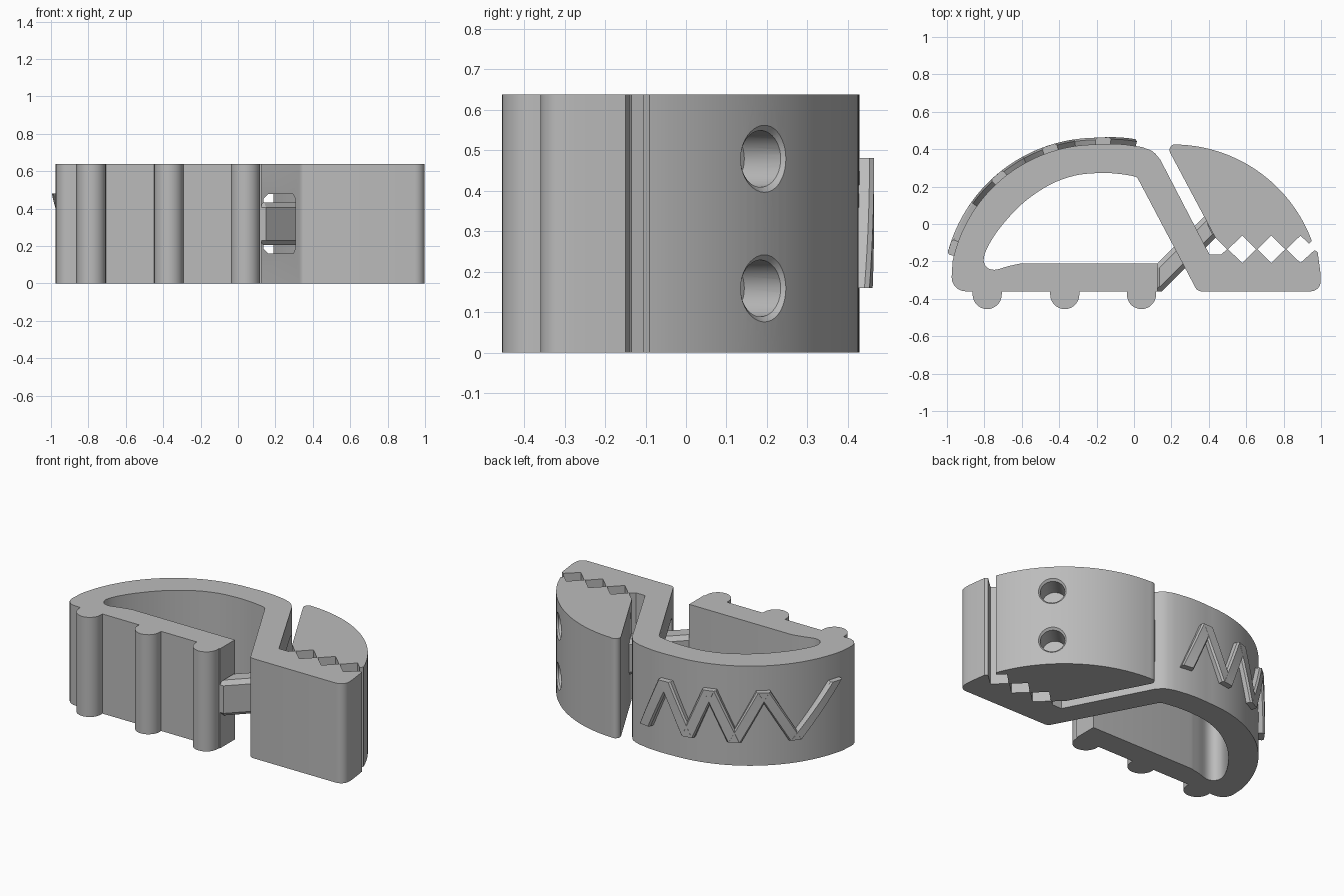
import bpy
import bmesh
from math import sin, cos, radians, pi
from mathutils import Matrix, Vector

cube = bpy.data.objects.get("Cube")
if cube:
    bpy.data.objects.remove(cube, do_unlink=True)

HEIGHT = 0.637
MID = HEIGHT / 2

grey = bpy.data.materials.new("plain grey")
grey.use_nodes = True
colour = (0.5, 0.5, 0.5, 1)
grey.diffuse_color = colour
grey.node_tree.nodes["Principled BSDF"].inputs["Base Color"].default_value = colour


def finish(name, bm):
    bmesh.ops.recalc_face_normals(bm, faces=bm.faces)
    mesh = bpy.data.meshes.new(name)
    bm.to_mesh(mesh)
    bm.free()
    mesh.materials.append(grey)
    obj = bpy.data.objects.new(name, mesh)
    bpy.context.collection.objects.link(obj)
    return obj


def extrude(name, profile, low=0, high=HEIGHT, chamfer=0):
    """Raise a plan outline from low to high, with optional chamfered rims."""
    bm = bmesh.new()
    face = bm.faces.new([bm.verts.new((x, y, low)) for x, y in profile])
    top = bmesh.ops.extrude_face_region(bm, geom=[face])["geom"]
    bmesh.ops.translate(bm, vec=(0, 0, high - low),
                        verts=[v for v in top if isinstance(v, bmesh.types.BMVert)])
    if chamfer:
        rims = [e for e in bm.edges if abs(e.verts[0].co.z - e.verts[1].co.z) < 1e-5]
        bmesh.ops.bevel(bm, geom=rims, offset=chamfer, segments=1, affect='EDGES')
    return finish(name, bm)


def cut(obj, cutter):
    mod = obj.modifiers.new("cut", 'BOOLEAN')
    mod.operation = 'DIFFERENCE'
    mod.solver = 'EXACT'
    mod.object = cutter
    bpy.context.view_layer.objects.active = obj
    bpy.ops.object.modifier_apply(modifier=mod.name)
    bpy.data.objects.remove(cutter, do_unlink=True)


def smooth(obj, angle=28):
    bpy.ops.object.select_all(action='DESELECT')
    obj.select_set(True)
    bpy.context.view_layer.objects.active = obj
    bpy.ops.object.shade_smooth_by_angle(angle=radians(angle))


def arc(cx, cy, r, start, end, steps):
    angles = [radians(start + (end - start) * i / steps) for i in range(steps + 1)]
    return [(cx + r * cos(a), cy + r * sin(a)) for a in angles]


def back_point(angle, r=0.787):
    """Point on the curved back, which flattens slightly past its crown."""
    a = radians(angle)
    return (-0.2 + r * cos(a), -0.362 + r * sin(a) + max(0, 90 - angle) * 0.0013)


def curve(points, steps=5):
    """Smooth path through a few points."""
    pts = [Vector(p) for p in points]
    pts = [2 * pts[0] - pts[1]] + pts + [2 * pts[-1] - pts[-2]]
    out = []
    for a, b, c, d in zip(pts, pts[1:], pts[2:], pts[3:]):
        for i in range(steps):
            t = i / steps
            out.append(tuple(0.5 * (2 * b + (c - a) * t + (2 * a - 5 * b + 4 * c - d) * t * t
                                    + (3 * b - a - 3 * c + d) * t ** 3)))
    return out + [tuple(points[-1])]


def teeth(valley, crest):
    """Row of saw teeth running towards +x."""
    return [(0.5 + 0.078 * i, valley if i % 2 else crest) for i in range(6)]


# Clip body: grip bar with ribs, curved back, slanted wall and toothed lower jaw
profile = [(0.125, -0.21), (0.125, -0.36)]
for x in (0.04, -0.37, -0.785):
    profile += [(x + 0.078, -0.36)] + arc(x, -0.377, 0.078, 0, -180, 14) + [(x - 0.078, -0.36)]
profile += arc(-0.9, -0.285, 0.075, 270, 180, 6)
profile += [back_point(a) for a in range(168, 76, -2)]
profile += curve([(0.04, 0.412), (0.1, 0.388), (0.14, 0.345)], 3)
profile += [(0.403, -0.162), (0.468, -0.162)]
profile += teeth(-0.208, -0.132)
profile += [(0.965, -0.14), (0.982, -0.15), (0.998, -0.27)]
profile += arc(0.945, -0.307, 0.053, 0, -90, 6)
profile += arc(0.36, -0.325, 0.035, 270, 208, 4)
profile += curve([(0.022, 0.24), (0.0, 0.255), (-0.1, 0.27), (-0.2, 0.272), (-0.32, 0.258),
                  (-0.45, 0.21), (-0.59, 0.115), (-0.7, 0.0), (-0.77, -0.1), (-0.803, -0.18),
                  (-0.79, -0.228), (-0.745, -0.245), (-0.67, -0.225), (-0.6, -0.21)], 4)
body = extrude("clip_body", profile)

# Window in the slanted wall
window = [(0.137, -0.47), (0.137, 0.5), (0.45, 0.5), (0.45, -0.155), (0.24, -0.365), (0.2, -0.45)]
cut(body, extrude("window_cutter", window, MID - 0.16, MID + 0.16, 0.025))
smooth(body)

# Upper jaw
profile = [(0.436, -0.075)] + teeth(-0.062, -0.138)
profile[-1] = (0.89, -0.062)
profile += [(0.935, -0.105), (0.95, -0.09)]
profile += arc(0.21, -0.365, 0.79, 22, 88, 32)
profile += arc(0.222, 0.395, 0.032, 100, 205, 7)
jaw = extrude("upper_jaw", profile)

# Blind holes bored into the jaw's curved side, with a flared rim
out = Vector((1, 1, 0)).normalized()
turn = out.to_track_quat('Z', 'Y').to_matrix().to_4x4()
surface = Vector((0.21, -0.365, 0)) + out * 0.79
for z in (MID - 0.16, MID + 0.16):
    for r1, r2, low, high in ((0.07, 0.07, -0.14, 0.05), (0.069, 0.091, -0.014, 0.008)):
        bm = bmesh.new()
        centre = surface + out * (low + high) / 2 + Vector((0, 0, z))
        bmesh.ops.create_cone(bm, cap_ends=True, segments=40, radius1=r1, radius2=r2,
                              depth=high - low, matrix=Matrix.Translation(centre) @ turn)
        cut(jaw, finish("hole_cutter", bm))
smooth(jaw)

# Diagonal strut from the grip bar through the window to the jaw
strut = [(0.11, -0.225), (0.11, -0.36), (0.15, -0.36), (0.45, -0.06), (0.42, 0.0), (0.4, 0.065)]
extrude("strut", strut, MID - 0.113, MID + 0.113, 0.025)

# Raised zigzag band on the curved back
STOPS = [77.5, 87.5, 98.5, 108, 118.5, 130.5, 144, 163]
HALF = 2.9
bm = bmesh.new()
for k, (a0, a1) in enumerate(zip(STOPS, STOPS[1:])):
    z0, z1 = (0.16, 0.48) if k % 2 == 0 else (0.48, 0.16)
    rings = []
    for i in range(9):
        t = i / 8
        mid, z = a0 + (a1 - a0) * t, z0 + (z1 - z0) * t
        section = [(-HALF, 0.775), (-HALF, 0.812), (-HALF + 0.7, 0.823),
                   (HALF - 0.7, 0.823), (HALF, 0.812), (HALF, 0.775)]
        rings.append([bm.verts.new((*back_point(mid + da, r), z)) for da, r in section])
    for a, b in zip(rings, rings[1:]):
        for j in range(6):
            n = (j + 1) % 6
            bm.faces.new((a[j], a[n], b[n], b[j]))
    bm.faces.new(rings[0])
    bm.faces.new(rings[-1])
smooth(finish("zigzag_band", bm))
